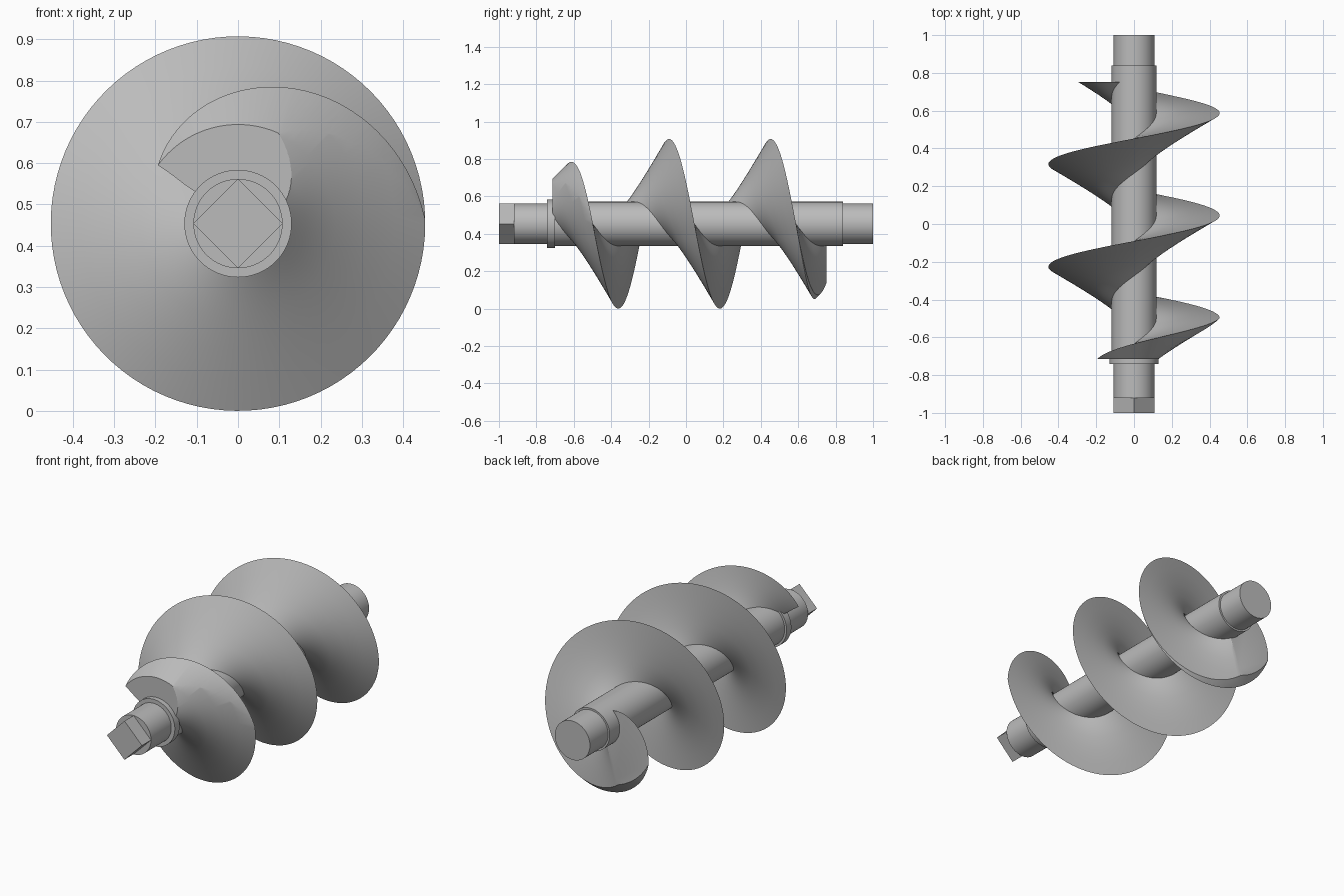
import bpy, bmesh
from math import sin, cos, pi, radians
from mathutils import Matrix

AXIS_Z = 0.4535      # height of the shaft axis
R_BLADE = 0.4535
PITCH = 0.543
PHASE = -0.498       # y where the blade edge points to +x

cube = bpy.data.objects.get("Cube")
if cube:
    bpy.data.objects.remove(cube, do_unlink=True)

steel = bpy.data.materials.new("steel_grey")
steel.use_nodes = True
grey = (0.5, 0.5, 0.5, 1)
steel.diffuse_color = grey
steel.node_tree.nodes["Principled BSDF"].inputs["Base Color"].default_value = grey


def make_object(name, bm):
    bmesh.ops.recalc_face_normals(bm, faces=bm.faces)
    mesh = bpy.data.meshes.new(name)
    bm.to_mesh(mesh)
    bm.free()
    mesh.materials.append(steel)
    obj = bpy.data.objects.new(name, mesh)
    bpy.context.collection.objects.link(obj)
    return obj


def smooth(obj):
    bpy.ops.object.select_all(action='DESELECT')
    obj.select_set(True)
    bpy.context.view_layer.objects.active = obj
    bpy.ops.object.shade_smooth_by_angle(angle=radians(30))


def loft(name, rings):
    """Closed solid through a list of equal point rings."""
    bm = bmesh.new()
    loops = [[bm.verts.new(p) for p in ring] for ring in rings]
    n = len(loops[0])
    for a, b in zip(loops, loops[1:]):
        for i in range(n):
            j = (i + 1) % n
            bm.faces.new((a[i], a[j], b[j], b[i]))
    bm.faces.new(loops[0])
    bm.faces.new(loops[-1])
    return make_object(name, bm)


def polar(r, ang, y):
    return (r * cos(ang), y, AXIS_Z + r * sin(ang))


def lathe(name, profile, sides=96):
    """Revolve (radius, y) pairs around the shaft axis."""
    return loft(name, [[polar(r, 2 * pi * i / sides, y) for i in range(sides)]
                       for r, y in profile])


# Shaft sections
smooth(lathe("front_journal", [(0.108, -0.92), (0.108, -0.73)]))
smooth(lathe("collar", [(0.13, -0.742), (0.13, -0.7)]))
smooth(lathe("main_shaft", [(0.118, -0.71), (0.118, 0.84)]))
smooth(lathe("rear_journal", [(0.108, 0.83), (0.108, 1.0)]))
lathe("square_drive", [(0.108, -1.0), (0.108, -0.92)], sides=4)

# Screw blade: flat back, sloping front, sharp outer edge
ROOT = 0.09
radii = [ROOT + (R_BLADE - ROOT) * k / 5 for k in range(6)]
START, END, PER_TURN = -0.78, 1.0, 96
steps = int((END - START) / PITCH * PER_TURN)
sections = []
for i in range(steps + 1):
    y = START + PITCH * i / PER_TURN
    ang = -2 * pi * (y - PHASE) / PITCH
    back = [polar(r, ang, y) for r in radii]
    front = [polar(r, ang, y - 0.55 * (R_BLADE - r)) for r in reversed(radii[:-1])]
    sections.append(back + front)
blade = loft("screw_blade", sections)

# Envelope trims both blade ends: cone at the front, rounded taper at the rear
envelope = [(0.24, -0.715), (0.475, -0.478), (0.475, 0.5), (0.46, 0.56)]
for k in range(9):
    t = k / 8
    envelope.append((0.4545 - 0.123 * t * t, 0.58 + 0.172 * t))
cutter = lathe("blade_envelope", envelope, sides=128)
cutter.hide_render = True

mod = blade.modifiers.new("trim_ends", 'BOOLEAN')
mod.operation = 'INTERSECT'
mod.solver = 'EXACT'
mod.object = cutter
bpy.context.view_layer.update()
graph = bpy.context.evaluated_depsgraph_get()
trimmed = bpy.data.meshes.new_from_object(blade.evaluated_get(graph))
blade.modifiers.clear()
blade.data = trimmed
bpy.data.objects.remove(cutter, do_unlink=True)
smooth(blade)
